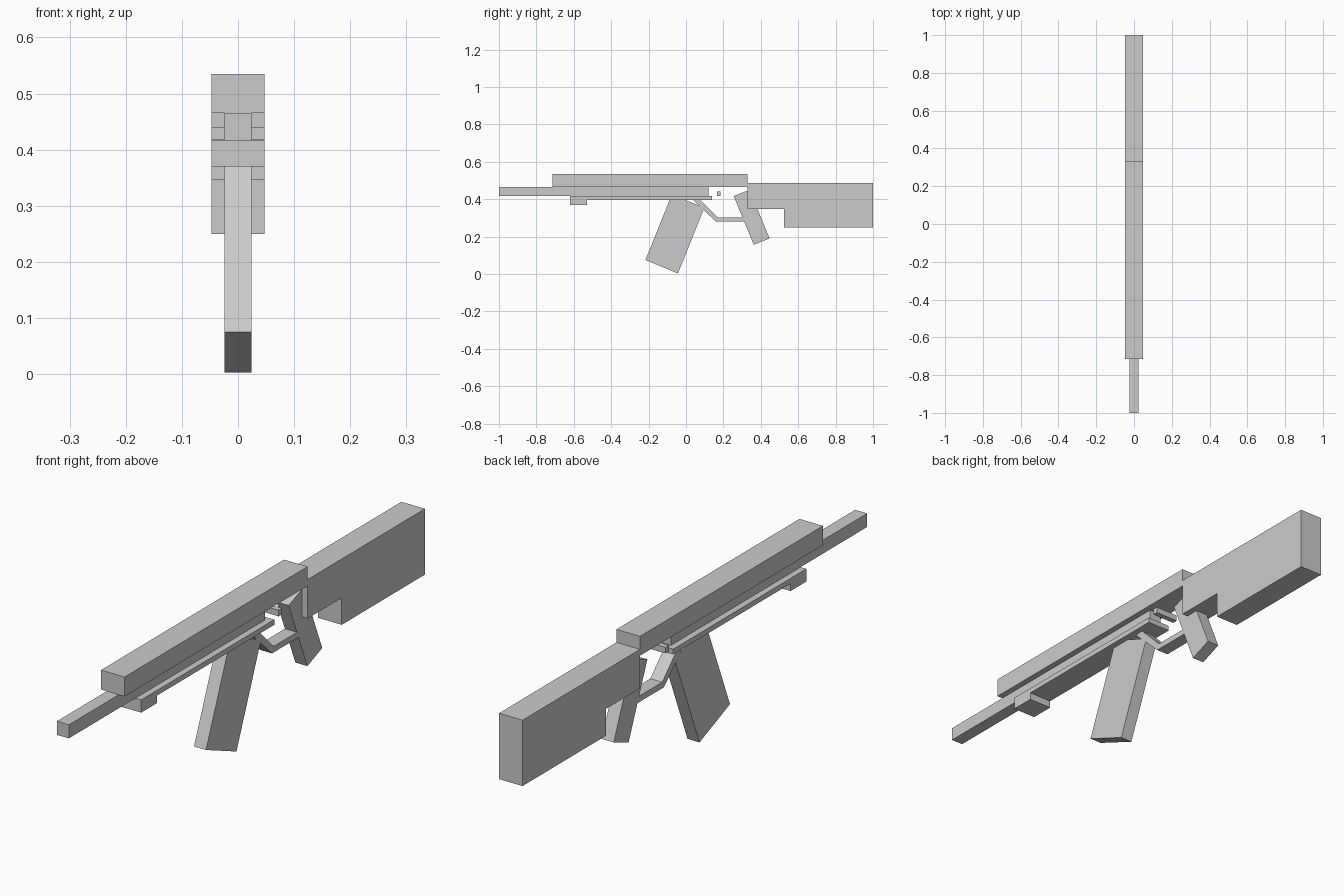
import bpy
import bmesh

cube = bpy.data.objects.get("Cube")
if cube:
    bpy.data.objects.remove(cube, do_unlink=True)

GREY = (0.6, 0.6, 0.6, 1)
metal = bpy.data.materials.new("light_grey")
metal.use_nodes = True
metal.diffuse_color = GREY
metal.node_tree.nodes["Principled BSDF"].inputs["Base Color"].default_value = GREY

WIDE, SLIM = 0.047, 0.024


def slab(name, outline, half_width):
    """Extrude a side outline of (y, z) points evenly across x."""
    bm = bmesh.new()
    face = bm.faces.new([bm.verts.new((-half_width, y, z)) for y, z in outline])
    out = bmesh.ops.extrude_face_region(bm, geom=[face])
    moved = [v for v in out["geom"] if isinstance(v, bmesh.types.BMVert)]
    bmesh.ops.translate(bm, verts=moved, vec=(2 * half_width, 0, 0))
    bmesh.ops.recalc_face_normals(bm, faces=bm.faces)
    mesh = bpy.data.meshes.new(name)
    bm.to_mesh(mesh)
    bm.free()
    mesh.materials.append(metal)
    obj = bpy.data.objects.new(name, mesh)
    bpy.context.collection.objects.link(obj)
    return obj


def box(name, y0, y1, z0, z1, half_width):
    return slab(name, [(y0, z0), (y1, z0), (y1, z1), (y0, z1)], half_width)


# Straight upper parts
box("upper_cover", -0.715, 0.33, 0.465, 0.535, WIDE)
box("barrel", -1.0, 0.12, 0.416, 0.465, SLIM)
box("cross_pin", 0.165, 0.185, 0.418, 0.44, WIDE)

# Lower rail with a deeper block at the front
slab("lower_rail", [(-0.62, 0.37), (-0.53, 0.37), (-0.53, 0.397),
                    (0.14, 0.397), (0.14, 0.416), (-0.62, 0.416)], WIDE)

# Stock with a step under its front
slab("stock", [(0.33, 0.347), (0.525, 0.347), (0.525, 0.25),
               (1.0, 0.25), (1.0, 0.488), (0.33, 0.488)], WIDE)

# Slanted lower parts
slab("magazine", [(-0.217, 0.075), (-0.043, 0.003),
                  (0.098, 0.355), (-0.076, 0.425)], SLIM)
slab("grip", [(0.255, 0.417), (0.362, 0.157),
              (0.447, 0.19), (0.34, 0.45)], SLIM)
slab("trigger_guard", [(0.04, 0.395), (0.16, 0.28), (0.312, 0.28),
                       (0.303, 0.302), (0.17, 0.302), (0.072, 0.4)], SLIM)
